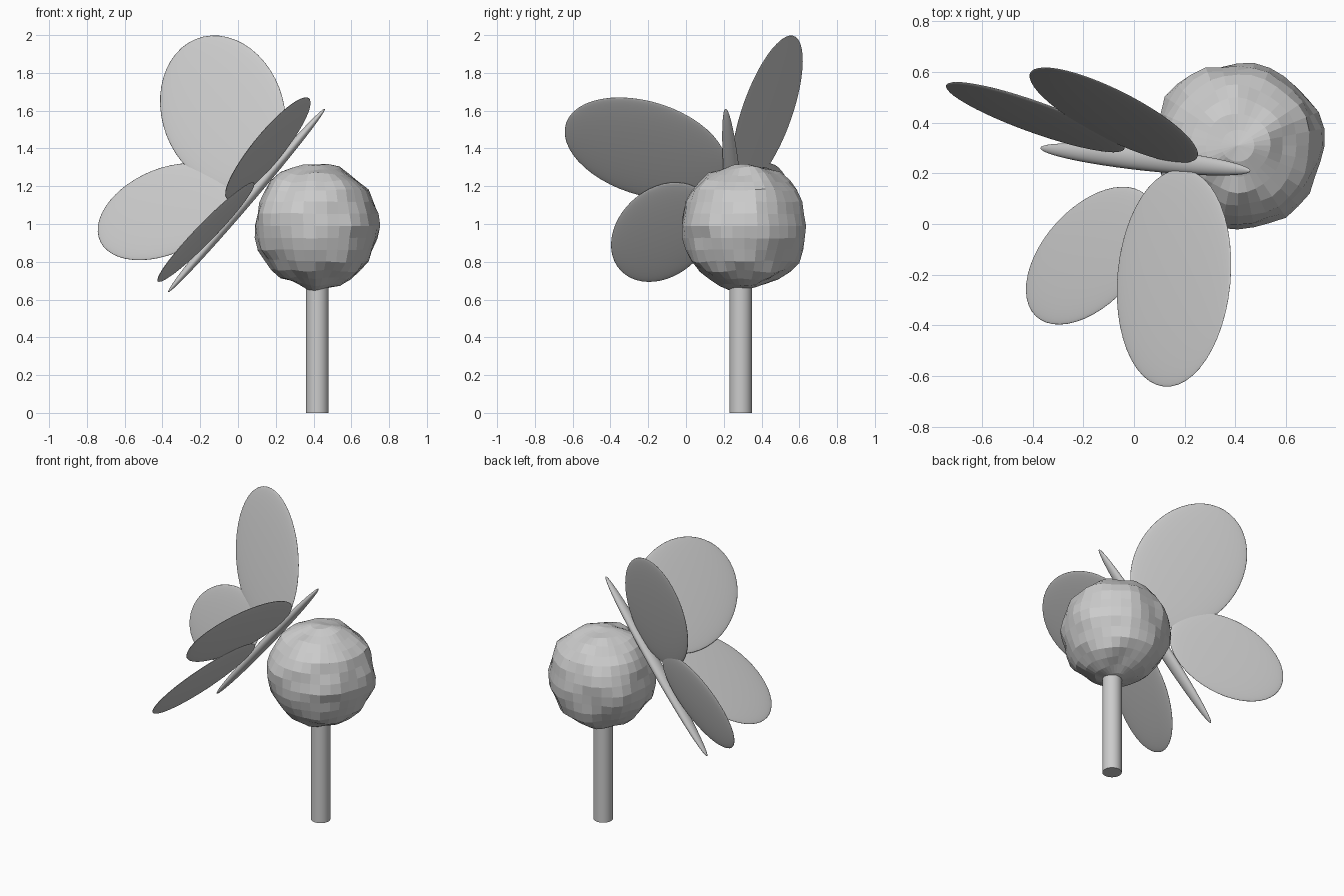
import bpy
from math import radians, cos, sin
from mathutils import Vector, Matrix, noise

default = bpy.data.objects.get("Cube")
if default:
    bpy.data.objects.remove(default, do_unlink=True)

grey = bpy.data.materials.new("plain_grey")
grey.use_nodes = True
colour = (0.6, 0.6, 0.6, 1)
grey.diffuse_color = colour
grey.node_tree.nodes["Principled BSDF"].inputs["Base Color"].default_value = colour


def finish(name, smooth=True):
    ob = bpy.context.object
    ob.name = name
    ob.data.materials.append(grey)
    if smooth:
        bpy.ops.object.shade_smooth_by_angle(angle=radians(40))
    return ob


def ellipsoid(name, centre, long_axis, side_axis, radii):
    """Sphere stretched along two given directions and their normal."""
    bpy.ops.mesh.primitive_uv_sphere_add(segments=48, ring_count=24)
    ob = finish(name)
    u = long_axis.normalized()
    w = u.cross(side_axis).normalized()
    v = w.cross(u)
    basis = Matrix((u, v, w)).transposed().to_4x4()
    ob.matrix_world = Matrix.Translation(centre) @ basis @ Matrix.Diagonal((*radii, 1))


# Stem
bpy.ops.mesh.primitive_cylinder_add(vertices=32, radius=0.06, depth=0.8, location=(0.42, 0.29, 0.4))
finish("stem")

# Lumpy faceted flower head
bpy.ops.mesh.primitive_uv_sphere_add(segments=32, ring_count=16, radius=1, location=(0.41, 0.31, 0.99))
head = finish("flower_head", smooth=False)
for vert in head.data.vertices:
    direction = vert.co.normalized()
    vert.co = direction * (0.333 + 0.026 * noise.noise(direction * 2.6 + Vector((3, 1, 7))))

# Slender insect body
spine = Vector((0.648, -0.07, 0.758)).normalized()
ellipsoid("insect_body", (0.045, 0.255, 1.125), spine, Vector((0, 1, 0)), (0.64, 0.045, 0.03))

# Wings: each pair is swept from its outward direction toward the spine
out_left = Vector((-0.662, 0.44, 0.608))
out_right = Vector((-0.183, -0.98, 0.066))
fore, hind = (19, 0.443, 0.335), (-59.5, 0.389, 0.241)
wings = [
    ("left_forewing", (-0.08, 0.43, 1.595), out_left, fore),
    ("right_forewing", (0.158, -0.213, 1.40), out_right, fore),
    ("left_hindwing", (-0.39, 0.422, 1.065), out_left, hind),
    ("right_hindwing", (-0.17, -0.125, 0.957), out_right, hind),
]
for name, centre, out, (sweep, length, width) in wings:
    a = radians(sweep)
    ellipsoid(name, centre, out * cos(a) + spine * sin(a), spine * cos(a) - out * sin(a),
              (length, width, 0.018))
